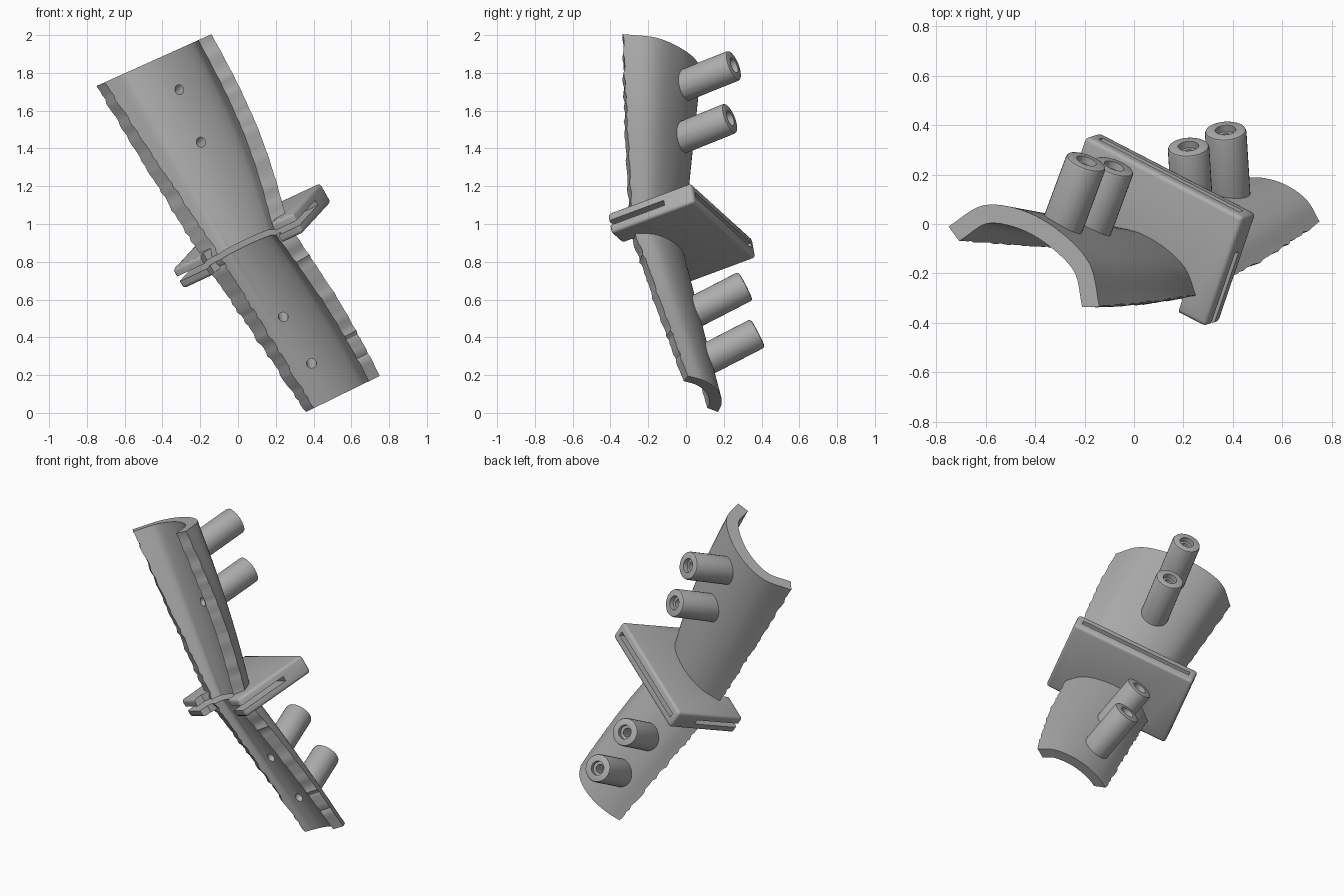
import bpy, bmesh, math, random
from mathutils import Vector, Matrix

random.seed(4)
old = bpy.data.objects.get("Cube")
if old:
    bpy.data.objects.remove(old)

grey = bpy.data.materials.new("matte grey")
grey.use_nodes = True
GREY = (0.42, 0.42, 0.42, 1)
grey.diffuse_color = GREY
grey.node_tree.nodes["Principled BSDF"].inputs["Base Color"].default_value = GREY


def finish(bm, name, helper=False):
    bmesh.ops.recalc_face_normals(bm, faces=bm.faces)
    mesh = bpy.data.meshes.new(name)
    bm.to_mesh(mesh)
    bm.free()
    mesh.materials.append(grey)
    ob = bpy.data.objects.new(name, mesh)
    bpy.context.collection.objects.link(ob)
    ob.hide_render = helper
    return ob


def boolean(ob, tool, kind):
    mod = ob.modifiers.new(kind, "BOOLEAN")
    mod.operation, mod.object, mod.solver = kind, tool, "EXACT"
    bpy.context.view_layer.objects.active = ob
    bpy.ops.object.modifier_apply(modifier=mod.name)
    bpy.data.objects.remove(tool)


def smooth_path(pts, per=6):
    """Catmull-Rom curve through the points."""
    p = [2 * pts[0] - pts[1]] + pts + [2 * pts[-1] - pts[-2]]
    out = []
    for i in range(1, len(p) - 2):
        a, b, c, d = p[i - 1:i + 3]
        for k in range(per):
            t = k / per
            out.append(0.5 * (2 * b + (c - a) * t + (2 * a - 5 * b + 4 * c - d) * t * t
                              + (3 * b - a - 3 * c + d) * t ** 3))
    return out + [pts[-1]]


# Guide plate frame: wide axis, deep axis, normal
corner = Vector((0.438, 0.025, 1.22))
wide = Vector((0.82, -0.423, 0.384)).normalized()
deep = Vector((0.36, 0.88, 0.36))
deep = (deep - wide * deep.dot(wide)).normalized()
normal = wide.cross(deep)
WIDTH, DEPTH, THICK = 0.775, 0.495, 0.12
middle = corner - wide * WIDTH / 2 - deep * DEPTH / 2 - normal * THICK / 2


def station(points, axis, base):
    """Outer arc of the shell lying in the plane through base across axis."""
    pts = []
    for x, y in points:
        z = base.z - (axis.x * (x - base.x) + axis.y * (y - base.y)) / axis.z
        pts.append(Vector((x, y, z)))
    return smooth_path(pts)


def inset(arc, axis, dist, trim_start=0, trim_end=0):
    """Inner arc; the trims pull its two ends back along the curve."""
    res = []
    last = len(arc) - 1
    for i, p in enumerate(arc):
        t = (arc[min(i + 1, last)] - arc[max(i - 1, 0)]).normalized()
        slide = trim_start * (1 - i / last) ** 3 - trim_end * (i / last) ** 3
        res.append(p + t.cross(axis).normalized() * dist + t * slide)
    return res


top_axis = Vector((-0.41, 0, 0.91))
low_axis = Vector((-0.44, 0, 0.9))
top = station([(-0.75, -0.01), (-0.61, 0.075), (-0.45, 0.055), (-0.3, -0.03),
               (-0.18, -0.16), (-0.14, -0.335)], top_axis, Vector((-0.75, 0, 1.73)))
mid = station([(-0.175, -0.06), (-0.08, -0.02), (0.03, -0.035), (0.14, -0.095),
               (0.225, -0.18), (0.265, -0.285)], normal, middle)
low = station([(0.36, 0.17), (0.44, 0.187), (0.53, 0.185), (0.62, 0.155),
               (0.7, 0.095), (0.75, 0.01)], low_axis, Vector((0.36, 0, 0.005)))

# Curved shell: rings lofted from the top end through the plate to the low end
STEPS, TOP_WALL, MID_WALL, LOW_WALL = 40, 0.075, 0.085, 0.065
TOP_TRIM, MID_TRIM, LOW_TRIM, FAR_TRIM = 0.01, 0.06, 0.035, 0.015
spans = ((top, mid, top_axis, normal, (TOP_WALL, MID_WALL), (TOP_TRIM, MID_TRIM), 0.045),
         (mid, low, normal, low_axis, (MID_WALL, LOW_WALL), (MID_TRIM, LOW_TRIM), 0.025))
half = len(top)
bm = bmesh.new()
rings = []
for a, b, ax_a, ax_b, wall, trim, bulge in spans:
    for s in range(STEPS + (b is low)):
        t = s / STEPS
        arc = [p.lerp(q, t) for p, q in zip(a, b)]
        # the left-hand long edge bows outward between the ends
        for i in range(half):
            arc[i].x += bulge * math.sin(math.pi * t) * (i / (half - 1)) ** 2
        axis = ax_a.lerp(ax_b, t).normalized()
        ring = arc + inset(arc, axis, wall[0] + (wall[1] - wall[0]) * t,
                           trim[0] + (trim[1] - trim[0]) * t, FAR_TRIM)[::-1]
        # slightly ragged long edges
        if 0 < t < 1:
            for i, j in ((0, 1), (half - 1, half - 2)):
                push = (arc[i] - arc[j]).normalized() * random.uniform(-0.006, 0.006)
                ring[i] = ring[i] + push
                ring[2 * half - 1 - i] = ring[2 * half - 1 - i] + push
        rings.append([bm.verts.new(p) for p in ring])
for r, s in zip(rings, rings[1:]):
    for i in range(len(r)):
        j = (i + 1) % len(r)
        bm.faces.new((r[i], r[j], s[j], s[i]))
for r in (rings[0], rings[-1]):
    for i in range(half - 1):
        bm.faces.new((r[i], r[i + 1], r[-2 - i], r[-1 - i]))
guide = finish(bm, "curved_guide")


def plate_box(name, u, v, n, bevel=0, helper=True):
    """Box given by its ranges in the plate frame."""
    bm = bmesh.new()
    bmesh.ops.create_cube(bm, size=1)
    for w in bm.verts:
        k = [r[0] + (c + 0.5) * (r[1] - r[0]) for c, r in zip(w.co, (u, v, n))]
        w.co = middle + wide * k[0] + deep * k[1] + normal * k[2]
    if bevel:
        bmesh.ops.bevel(bm, geom=bm.edges[:], offset=bevel, segments=3,
                        profile=0.5, affect="EDGES")
    return finish(bm, name, helper)


# Cutting plate, hollowed where the shell wraps round
U, V, N = WIDTH / 2, DEPTH / 2, THICK / 2
plate = plate_box("cutting_plate", (-U, U), (-V, V), (-N, N), 0.018, False)
bm = bmesh.new()
inner = inset(mid, normal, MID_WALL * 0.6)
outline = inner + [inner[-1] - deep * 0.4, inner[0] - deep * 0.4]
face = bm.faces.new([bm.verts.new(p - normal * 0.2) for p in outline])
ext = bmesh.ops.extrude_face_region(bm, geom=[face])
for g in ext["geom"]:
    if isinstance(g, bmesh.types.BMVert):
        g.co += normal * 0.4
boolean(plate, finish(bm, "hollow_cutter", True), "DIFFERENCE")
boolean(guide, plate, "UNION")


def cylinder(name, start, end, radius, bevel=0):
    bm = bmesh.new()
    d = end - start
    turn = Matrix.Translation((start + end) / 2) @ d.to_track_quat("Z", "Y").to_matrix().to_4x4()
    bmesh.ops.create_cone(bm, cap_ends=True, segments=32, radius1=radius, radius2=radius,
                          depth=d.length)
    if bevel:
        rim = [e for e in bm.edges if all(v.co.z > 0 for v in e.verts)]
        bmesh.ops.bevel(bm, geom=rim, offset=bevel, segments=2, profile=0.5, affect="EDGES")
    bmesh.ops.transform(bm, matrix=turn, verts=bm.verts)
    return finish(bm, name, True)


# Pin tubes on the back, each drilled right through and counterbored
up_dir = Vector((0.115, 0.31, 0.125)).normalized()
low_dir = Vector((-0.02, 0.32, 0.165)).normalized()
tubes = [(Vector((-0.192, 0.255, 1.84)), up_dir), (Vector((-0.08, 0.235, 1.56)), up_dir),
         (Vector((0.22, 0.315, 0.672)), low_dir), (Vector((0.37, 0.38, 0.422)), low_dir)]
for tip, d in tubes:
    boolean(guide, cylinder("pin_tube", tip - d * 0.32, tip, 0.084, 0.012), "UNION")
for tip, d in tubes:
    boolean(guide, cylinder("pin_drill", tip - d * 0.6, tip + d * 0.1, 0.026), "DIFFERENCE")
    boolean(guide, cylinder("counterbore", tip - d * 0.03, tip + d * 0.1, 0.042), "DIFFERENCE")

# Saw slot: full width at the front, between corner posts at the back
S = 0.015
boolean(guide, plate_box("front_slot", (-U - 0.1, U + 0.1), (-V - 0.1, V * 0.32), (-S, S)),
        "DIFFERENCE")
boolean(guide, plate_box("back_slot", (0.04 - U, U - 0.04), (-V, V + 0.1), (-S, S)),
        "DIFFERENCE")

bpy.ops.object.select_all(action="DESELECT")
guide.select_set(True)
bpy.context.view_layer.objects.active = guide
bpy.ops.object.shade_smooth_by_angle(angle=0.6)
